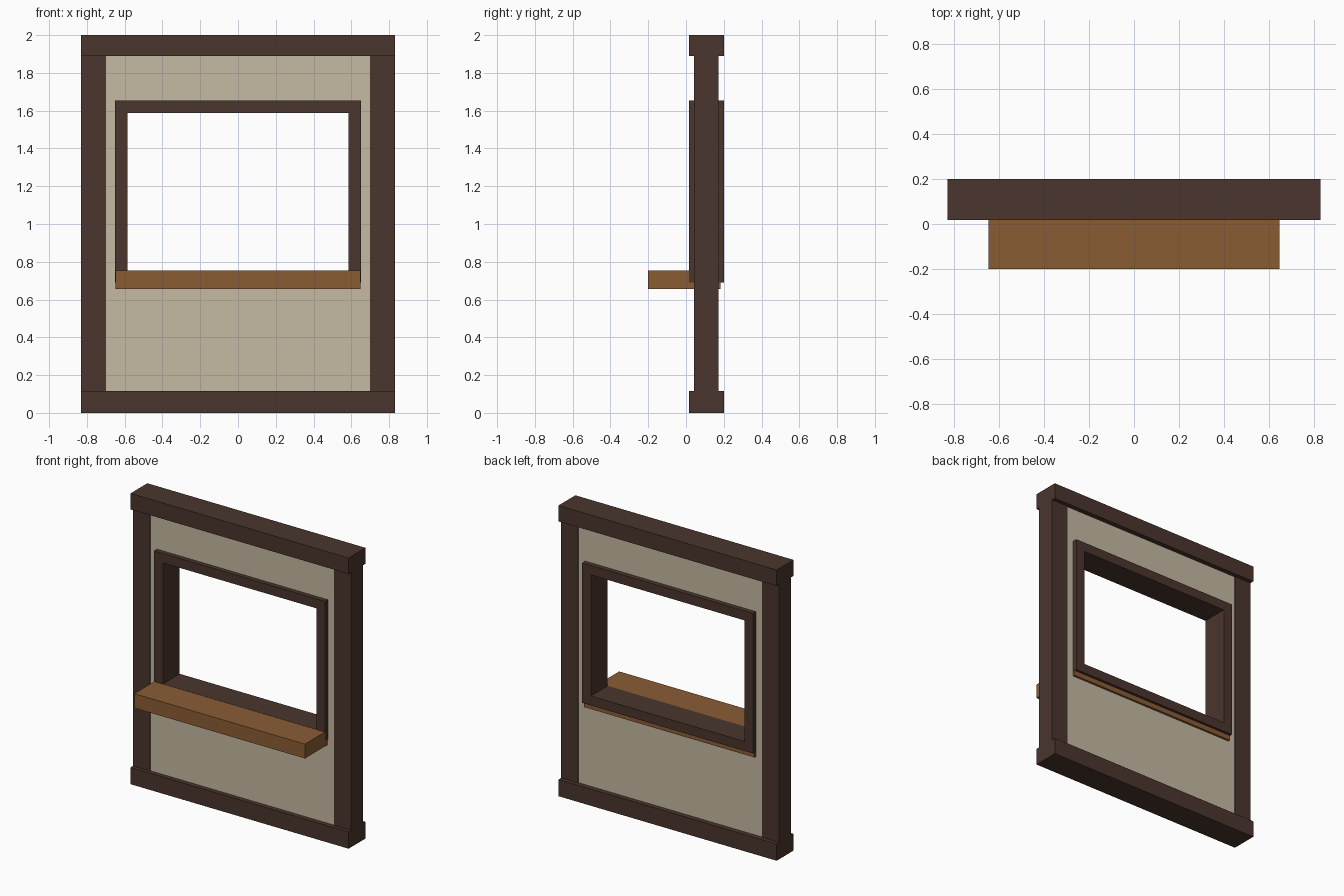
import bpy
import bmesh

if "Cube" in bpy.data.objects:
    bpy.data.objects.remove(bpy.data.objects["Cube"])


def material(name, rgb):
    m = bpy.data.materials.new(name)
    m.diffuse_color = (*rgb, 1)
    m.use_nodes = True
    m.node_tree.nodes["Principled BSDF"].inputs["Base Color"].default_value = m.diffuse_color
    return m


DARK = material("dark timber", (0.069, 0.036, 0.027))
BROWN = material("warm wood", (0.254, 0.107, 0.034))
PLASTER = material("plaster", (0.56, 0.49, 0.36))


def finish(bm, name, mat):
    bmesh.ops.recalc_face_normals(bm, faces=bm.faces)
    me = bpy.data.meshes.new(name)
    bm.to_mesh(me)
    bm.free()
    me.materials.append(mat)
    ob = bpy.data.objects.new(name, me)
    bpy.context.collection.objects.link(ob)


def box(name, x, y, z, mat):
    """Box from (min, max) pairs."""
    bm = bmesh.new()
    bmesh.ops.create_cube(bm, size=1)
    for v in bm.verts:
        v.co = [r[0] if c < 0 else r[1] for c, r in zip(v.co, (x, y, z))]
    finish(bm, name, mat)


def ring(name, outer, inner, y, mat):
    """Rectangular plate with an opening; outlines are (half width, z0, z1)."""
    bm = bmesh.new()
    loops = []
    for yy in y:
        for w, z0, z1 in (outer, inner):
            loops.append([bm.verts.new(p) for p in
                          ((-w, yy, z0), (w, yy, z0), (w, yy, z1), (-w, yy, z1))])
    fo, fi, bo, bi = loops
    for a, b in ((fo, fi), (fi, bi), (bi, bo), (bo, fo)):
        for i in range(4):
            j = (i + 1) % 4
            bm.faces.new((a[i], a[j], b[j], b[i]))
    finish(bm, name, mat)


# Outer timber frame
box("bottom_beam", (-0.83, 0.83), (0.017, 0.2), (0, 0.115), DARK)
box("top_beam", (-0.83, 0.83), (0.017, 0.2), (1.89, 2), DARK)
for side, x in (("left", (-0.83, -0.70)), ("right", (0.70, 0.83))):
    box(side + "_post", x, (0.043, 0.172), (0.1, 1.9), DARK)

# Plaster wall with window opening
ring("wall_panel", (0.71, 0.1, 1.9), (0.61, 0.73, 1.61), (0.048, 0.167), PLASTER)

# Window surround and deep counter sill
ring("window_frame", (0.65, 0.69, 1.653), (0.584, 0.755, 1.588), (0.017, 0.2), DARK)
box("counter_sill", (-0.649, 0.649), (-0.2, 0.182), (0.655, 0.754), BROWN)
